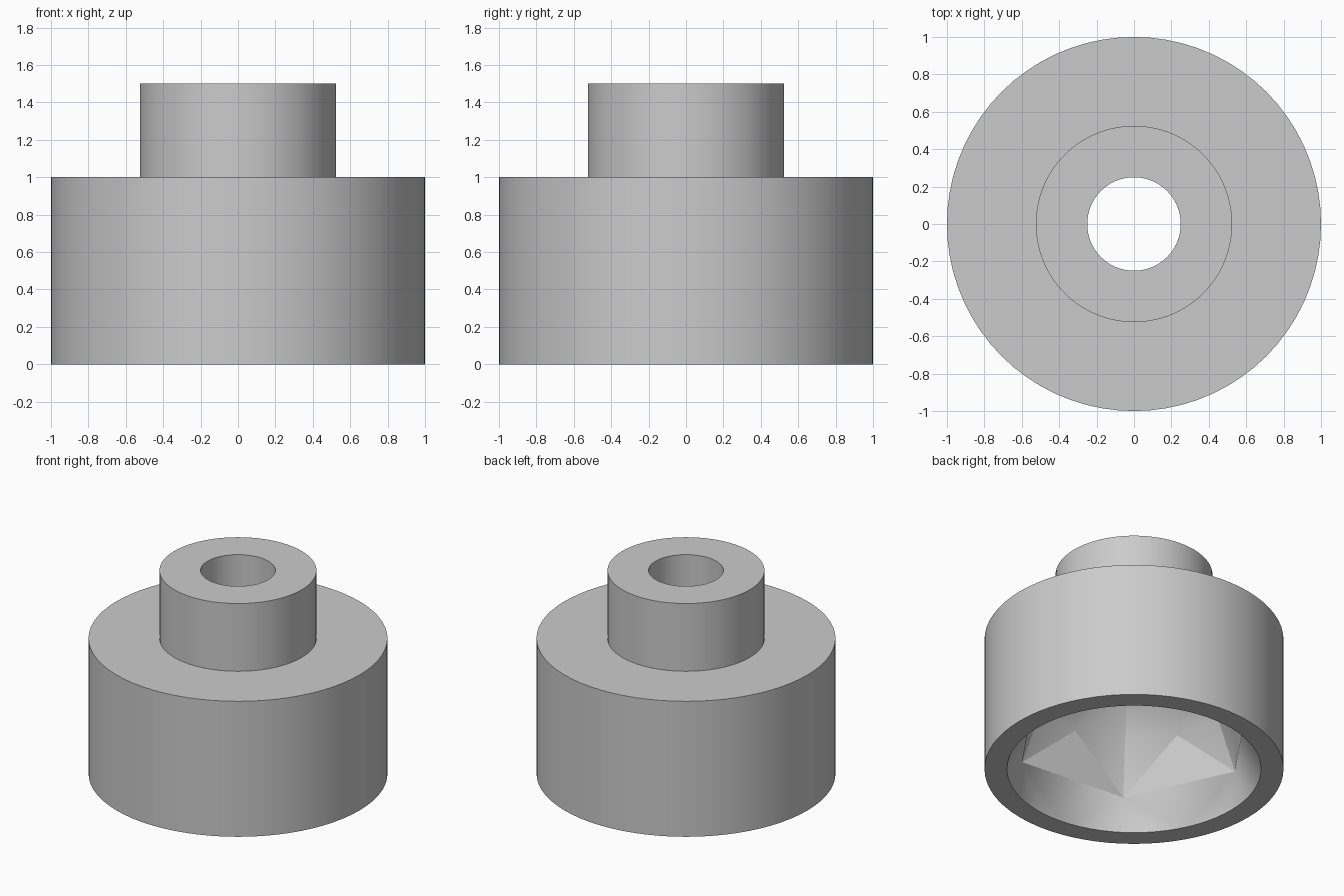
import bpy
import bmesh
from math import cos, sin, radians, sqrt, tau

if "Cube" in bpy.data.objects:
    bpy.data.objects.remove(bpy.data.objects["Cube"])

SEGMENTS = 72
START = radians(-5)
DOME_R = 0.85
HOLE_R = 0.25
HOLE_Z = 1.0
DOME_H = HOLE_Z / sqrt(1 - (HOLE_R / DOME_R) ** 2)

grey = bpy.data.materials.new("plain grey")
grey.use_nodes = True
colour = (0.6, 0.6, 0.6, 1)
grey.diffuse_color = colour
grey.node_tree.nodes["Principled BSDF"].inputs["Base Color"].default_value = colour

bm = bmesh.new()


def ring(radius, z, count):
    """Add a circle of vertices."""
    angles = [START + tau * i / count for i in range(count)]
    return [bm.verts.new((radius * cos(a), radius * sin(a), z)) for a in angles]


def dome_ring(z, count):
    """Add a circle of vertices on the tall dome."""
    return ring(DOME_R * sqrt(1 - (z / DOME_H) ** 2), z, count)


def stitch(fine, coarse):
    """Fan a fine ring onto the nearest vertices of a coarse one."""
    n, m = len(fine), len(coarse)
    step = n // m
    for i, corner in enumerate(coarse):
        first, last = i * step - step // 2, i * step + step // 2
        for j in range(first, last):
            bm.faces.new((corner, fine[j % n], fine[(j + 1) % n]))
        bm.faces.new((corner, fine[last % n], coarse[(i + 1) % m]))


# Turned outside: base rim, wide body, neck and bore
profile = [(DOME_R, 0), (1, 0), (1, 1), (0.525, 1),
           (0.525, 1.5), (HOLE_R, 1.5), (HOLE_R, HOLE_Z)]
rings = [ring(r, z, SEGMENTS) for r, z in profile]
for low, high in zip(rings, rings[1:]):
    for i in range(SEGMENTS):
        j = (i + 1) % SEGMENTS
        bm.faces.new((low[i], low[j], high[j], high[i]))

# Domed hollow: coarse facets between the base rim and the bore
lower = dome_ring(0.255, 6)
upper = dome_ring(0.62, 12)
crown = dome_ring(0.88, 6)
stitch(rings[0], lower)
stitch(upper, lower)
stitch(upper, crown)
stitch(rings[-1], crown)
bmesh.ops.recalc_face_normals(bm, faces=bm.faces[:])

mesh = bpy.data.meshes.new("stepped_collar")
bm.to_mesh(mesh)
bm.free()
mesh.materials.append(grey)
collar = bpy.data.objects.new("stepped_collar", mesh)
bpy.context.collection.objects.link(collar)
bpy.ops.object.select_all(action='DESELECT')
collar.select_set(True)
bpy.context.view_layer.objects.active = collar
bpy.ops.object.shade_smooth_by_angle(angle=radians(20))
